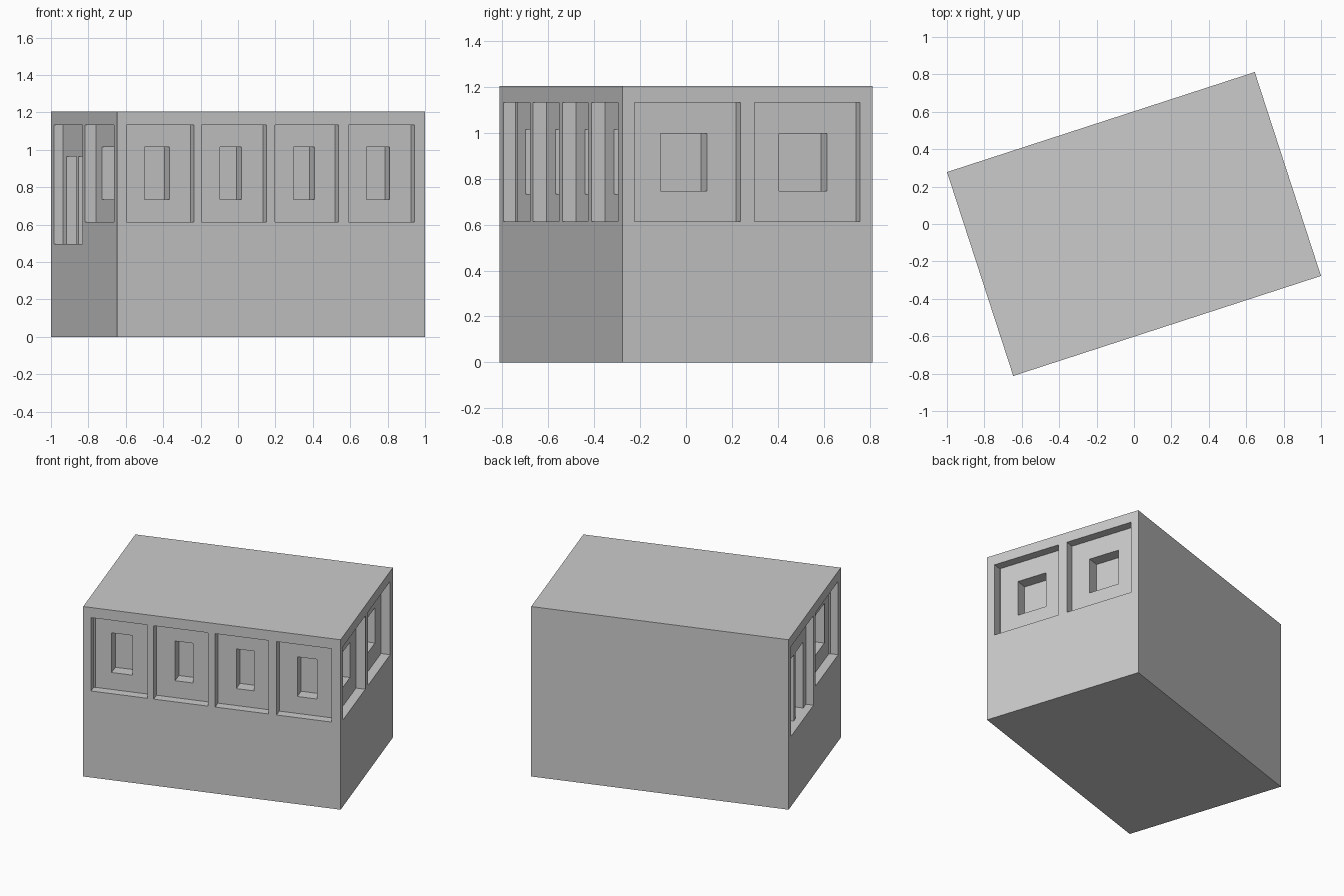
import bpy, bmesh, math
from mathutils import Matrix, Vector

if "Cube" in bpy.data.objects:
    bpy.data.objects.remove(bpy.data.objects["Cube"], do_unlink=True)

LENGTH, WIDTH, HEIGHT = 1.73, 1.146, 1.205
TURN = Matrix.Rotation(math.radians(18), 4, 'Z')

grey = bpy.data.materials.new("plain_grey")
grey.use_nodes = True
colour = (0.6, 0.6, 0.6, 1)
grey.diffuse_color = colour
grey.node_tree.nodes["Principled BSDF"].inputs["Base Color"].default_value = colour


def add_box(bm, low, high):
    """Axis-aligned box between two corners."""
    low, high = Vector(low), Vector(high)
    size = Matrix.Diagonal((high - low).to_4d())
    size[3][3] = 1
    bmesh.ops.create_cube(bm, size=1, matrix=Matrix.Translation((low + high) / 2) @ size)


def wall_frame(angle, half_run, half_depth):
    """Frame of a wall: x along it from its left end, y inward, z up."""
    return Matrix.Rotation(math.radians(angle), 4, 'Z') @ Matrix.Translation((-half_run, -half_depth, 0))


def recess(bm, frame, run, heights, near, deep):
    part = bmesh.new()
    add_box(part, (run[0], near, heights[0]), (run[1], deep, heights[1]))
    part.transform(frame)
    mesh = bpy.data.meshes.new("part")
    part.to_mesh(mesh)
    part.free()
    bm.from_mesh(mesh)
    bpy.data.meshes.remove(mesh)


def make_object(name, bm):
    bm.transform(TURN)
    mesh = bpy.data.meshes.new(name)
    bm.to_mesh(mesh)
    bm.free()
    obj = bpy.data.objects.new(name, mesh)
    bpy.context.collection.objects.link(obj)
    mesh.materials.append(grey)
    return obj


# Main block
block_bm = bmesh.new()
add_box(block_bm, (-LENGTH / 2, -WIDTH / 2, 0), (LENGTH / 2, WIDTH / 2, HEIGHT))
block = make_object("building_block", block_bm)

front = wall_frame(0, LENGTH / 2, WIDTH / 2)
right = wall_frame(90, WIDTH / 2, LENGTH / 2)
left = wall_frame(-90, WIDTH / 2, LENGTH / 2)

# Windows: wall, outer run, inner run, inner heights
tall, squat = (0.733, 1.014), (0.747, 0.997)
windows = [
    (front, (0.052, 0.432), (0.172, 0.313), tall),
    (front, (0.474, 0.840), (0.599, 0.718), tall),
    (front, (0.887, 1.245), (1.010, 1.128), tall),
    (front, (1.299, 1.670), (1.420, 1.552), tall),
    (right, (0.057, 0.541), (0.195, 0.408), squat),
    (right, (0.605, 1.090), (0.739, 0.957), squat),
    (left, (0.590, 1.090), (0.693, 0.987), tall),
]
outer_bm, inner_bm = bmesh.new(), bmesh.new()
for frame, outer, inner, heights in windows:
    recess(outer_bm, frame, outer, (0.613, 1.133), -0.1, 0.062)
    recess(inner_bm, frame, inner, heights, 0.03, 0.145)

# Double door with two panels
recess(outer_bm, left, (0.052, 0.547), (0.497, 1.133), -0.1, 0.051)
for run in ((0.113, 0.28), (0.32, 0.487)):
    recess(inner_bm, left, run, (0.497, 0.965), 0.03, 0.12)

# Cut the recesses, shallow ones first
bpy.context.view_layer.objects.active = block
for name, bm in (("outer_cutter", outer_bm), ("inner_cutter", inner_bm)):
    cutter = make_object(name, bm)
    cutter.hide_render = True
    cut = block.modifiers.new(name, 'BOOLEAN')
    cut.operation = 'DIFFERENCE'
    cut.solver = 'EXACT'
    cut.object = cutter
    bpy.ops.object.modifier_apply(modifier=cut.name)
    bpy.data.objects.remove(cutter, do_unlink=True)
